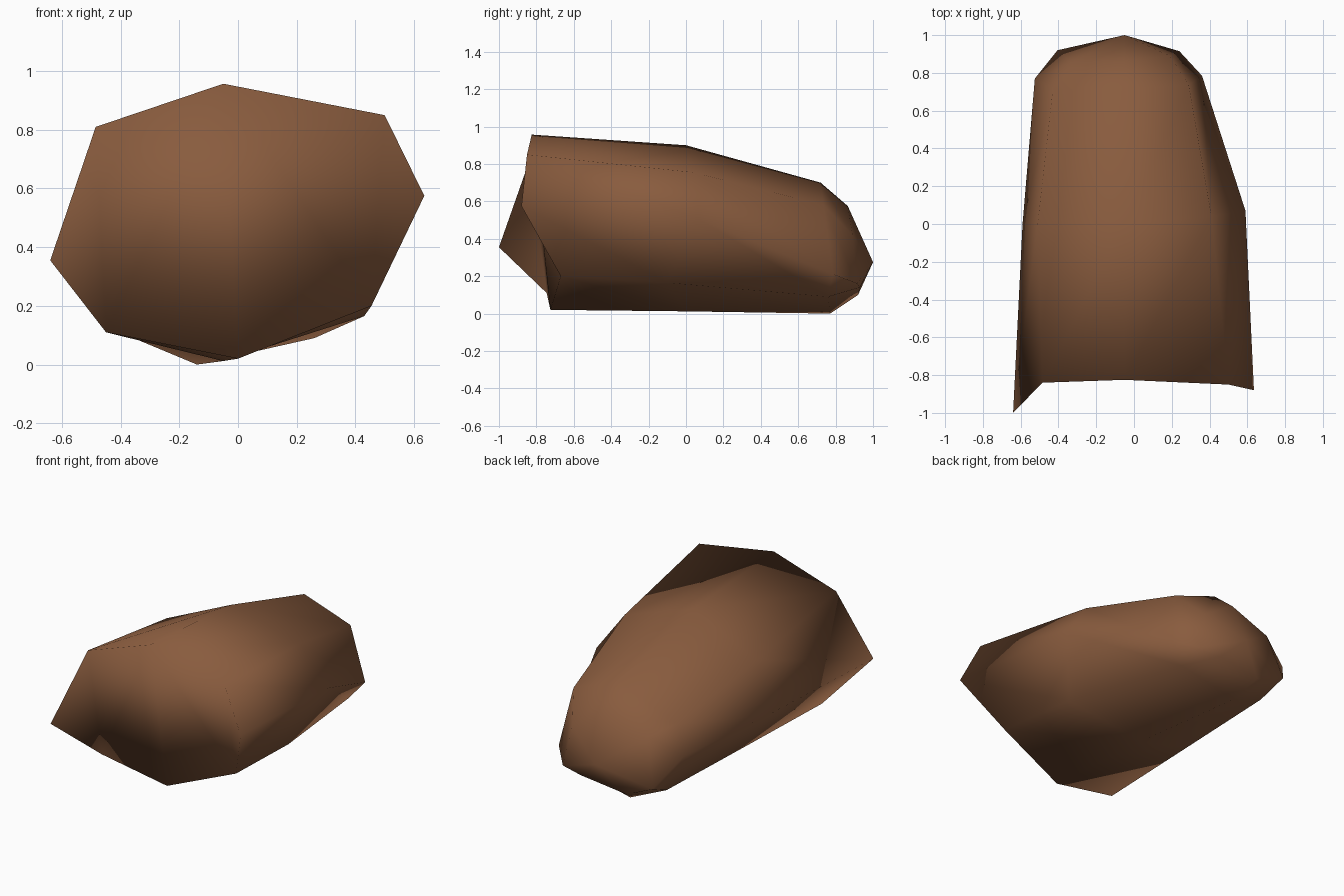
import bpy, bmesh

if "Cube" in bpy.data.objects:
    bpy.data.objects.remove(bpy.data.objects["Cube"])

# Cross-sections from front to back; each runs top, upper right, right,
# lower right, bottom, lower left, left, upper left
rings = [
    # front rim
    [(-.05, -.825, .957), (.5, -.85, .85), (.635, -.88, .575), (.455, -.67, .2),
     (0, -.725, .02), (-.45, -.745, .11), (-.64, -1, .355), (-.485, -.84, .81)],
    # middle
    [(-.05, 0, .9), (.41, .04, .755), (.59, .07, .505), (.43, -.1, .165),
     (-.05, 0, .012), (-.41, 0, .1), (-.59, 0, .36), (-.51, 0, .69)],
    # rear shoulder
    [(-.03, .72, .7), (.29, .735, .58), (.36, .785, .21), (.26, .76, .09),
     (-.14, .77, 0), (-.38, .74, .1), (-.525, .77, .37), (-.43, .71, .53)],
    # rear end
    [(-.05, .865, .575), (.19, .89, .42), (.24, .915, .16), (.1, .93, .14),
     (-.2, .92, .1), (-.27, .92, .12), (-.405, .92, .18), (-.33, .855, .475)],
]
tip = (-.05, 1, .275)

bm = bmesh.new()
loops = [[bm.verts.new(p) for p in ring] for ring in rings]
n = 8

# Sides
for a, b in zip(loops, loops[1:]):
    for i in range(n):
        j = (i + 1) % n
        bm.faces.new((a[i], a[j], b[j], b[i]))

# Rounded rear tip
end = bm.verts.new(tip)
for i in range(n):
    bm.faces.new((loops[-1][i], loops[-1][(i + 1) % n], end))

# Broken front face, folded along the protruding left corner
f = loops[0]
for ids in ((7, 6, 5), (0, 7, 5), (0, 5, 4), (0, 4, 3), (0, 3, 1), (1, 3, 2)):
    bm.faces.new([f[i] for i in ids])

bmesh.ops.recalc_face_normals(bm, faces=bm.faces)
for face in bm.faces:
    face.smooth = True

mesh = bpy.data.meshes.new("rock")
bm.to_mesh(mesh)
bm.free()

# Single brown colour
mat = bpy.data.materials.new("earth_brown")
mat.diffuse_color = (.25, .106, .048, 1)
mat.use_nodes = True
mat.node_tree.nodes["Principled BSDF"].inputs["Base Color"].default_value = mat.diffuse_color
mesh.materials.append(mat)

rock = bpy.data.objects.new("rock", mesh)
bpy.context.collection.objects.link(rock)
